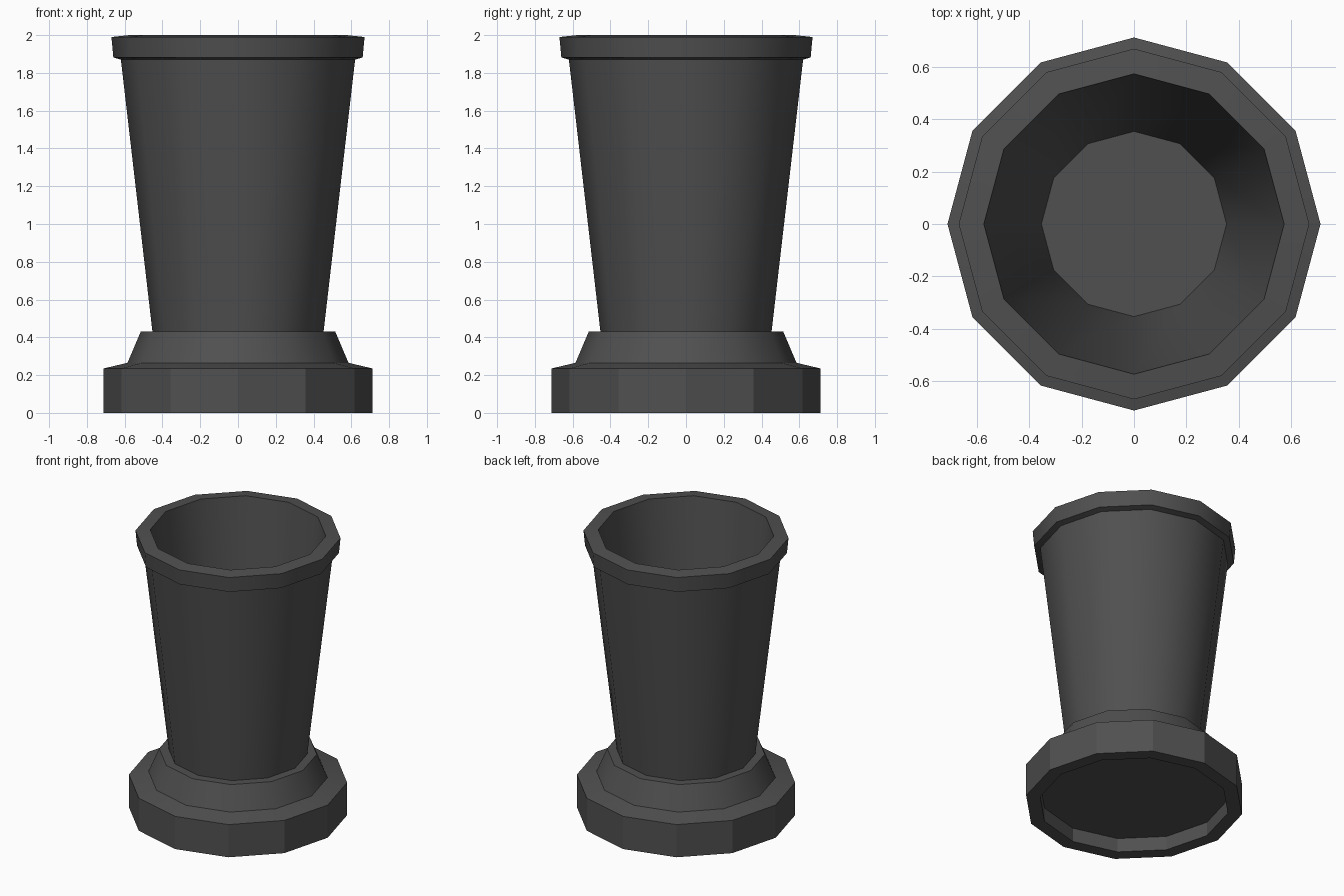
import bpy, bmesh, math

if "Cube" in bpy.data.objects:
    bpy.data.objects.remove(bpy.data.objects["Cube"])

SIDES = 12

mat = bpy.data.materials.new("dark_grey")
mat.diffuse_color = (0.08, 0.08, 0.08, 1)
mat.use_nodes = True
mat.node_tree.nodes["Principled BSDF"].inputs["Base Color"].default_value = mat.diffuse_color


def lathe(name, profile, smooth_angle):
    """Revolve (radius, z) points around z into a low-poly part."""
    bm = bmesh.new()
    verts = [bm.verts.new((r, 0, z)) for r, z in profile]
    edges = [bm.edges.new(pair) for pair in zip(verts, verts[1:])]
    bmesh.ops.spin(bm, geom=verts + edges, cent=(0, 0, 0), axis=(0, 0, 1),
                   angle=math.tau, steps=SIDES)
    bmesh.ops.remove_doubles(bm, verts=bm.verts[:], dist=1e-4)
    bmesh.ops.recalc_face_normals(bm, faces=bm.faces[:])
    # Open shells: make the outermost face point away from the axis
    side = max((f for f in bm.faces if abs(f.normal.z) < 0.6),
               key=lambda f: f.calc_center_median().xy.length)
    if side.normal.xy.dot(side.calc_center_median().xy) < 0:
        bmesh.ops.reverse_faces(bm, faces=bm.faces[:])
    mesh = bpy.data.meshes.new(name)
    bm.to_mesh(mesh)
    bm.free()
    mesh.materials.append(mat)
    obj = bpy.data.objects.new(name, mesh)
    bpy.context.collection.objects.link(obj)
    bpy.ops.object.select_all(action='DESELECT')
    obj.select_set(True)
    bpy.context.view_layer.objects.active = obj
    bpy.ops.object.shade_smooth_by_angle(angle=math.radians(smooth_angle))
    return obj


# Faceted plinth with a shallow recess underneath
lathe("plinth", [(0.585, 0.265), (0.713, 0.235), (0.713, 0),
                 (0.62, 0), (0.62, 0.10), (0, 0.10)], 20)

# Sloped collar joining plinth and cup
lathe("collar", [(0.585, 0.265), (0.515, 0.43), (0.453, 0.43)], 35)

# Tapered hollow cup with a flared rim and inner floor
lathe("cup", [(0.453, 0.43), (0.62, 1.87), (0.66, 1.882), (0.67, 1.99),
              (0.574, 2.0), (0.354, 0.12), (0, 0.12)], 35)
